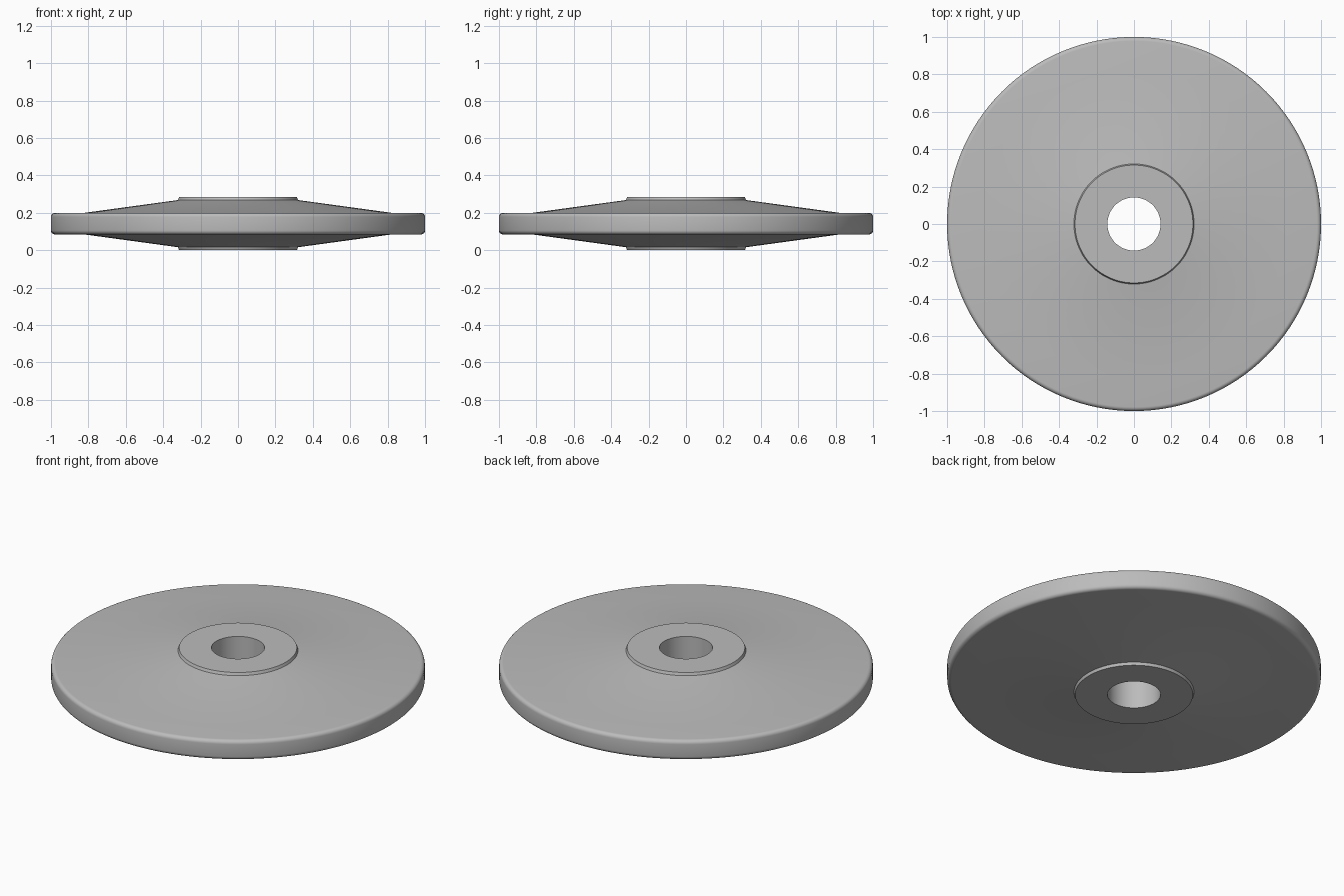
import bpy, bmesh
from math import radians, sin, cos, pi
from mathutils import Matrix, Vector

cube = bpy.data.objects.get("Cube")
if cube:
    bpy.data.objects.remove(cube, do_unlink=True)

# Single grey metal
grey = bpy.data.materials.new("grey_metal")
colour = (0.5, 0.5, 0.5, 1)
grey.use_nodes = True
grey.diffuse_color = colour
grey.node_tree.nodes["Principled BSDF"].inputs["Base Color"].default_value = colour

MID = 0.142      # height of the mirror plane
RIM = 0.058      # half thickness of the rim
ROUND = 0.022    # rim edge rounding

# Upper half section as (radius, height above the middle): bore, hub, cone, flat band
upper = [(0.142, 0.142), (0.315, 0.142), (0.321, 0.126), (0.82, RIM)]
# Rounded rim edge
for i in range(6):
    a = pi / 2 * (1 - i / 5)
    upper.append((1 - ROUND + ROUND * cos(a), RIM - ROUND + ROUND * sin(a)))

# Mirror the section and spin it around the axis
section = upper + [(r, -h) for r, h in reversed(upper)]
bm = bmesh.new()
verts = [bm.verts.new((r, 0, MID + h)) for r, h in section]
edges = [bm.edges.new((v, verts[i - 1])) for i, v in enumerate(verts)]
bmesh.ops.spin(bm, geom=verts + edges, cent=(0, 0, 0), axis=(0, 0, 1),
               angle=2 * pi, steps=128, use_merge=True)
bmesh.ops.remove_doubles(bm, verts=bm.verts, dist=0.0001)
bmesh.ops.recalc_face_normals(bm, faces=bm.faces)

mesh = bpy.data.meshes.new("disc_wheel")
bm.to_mesh(mesh)
bm.free()
mesh.materials.append(grey)
disc = bpy.data.objects.new("disc_wheel", mesh)
bpy.context.collection.objects.link(disc)

# Smooth surface with crisp hub and bore edges
bpy.ops.object.select_all(action='DESELECT')
disc.select_set(True)
bpy.context.view_layer.objects.active = disc
bpy.ops.object.shade_smooth_by_angle(angle=radians(30))
